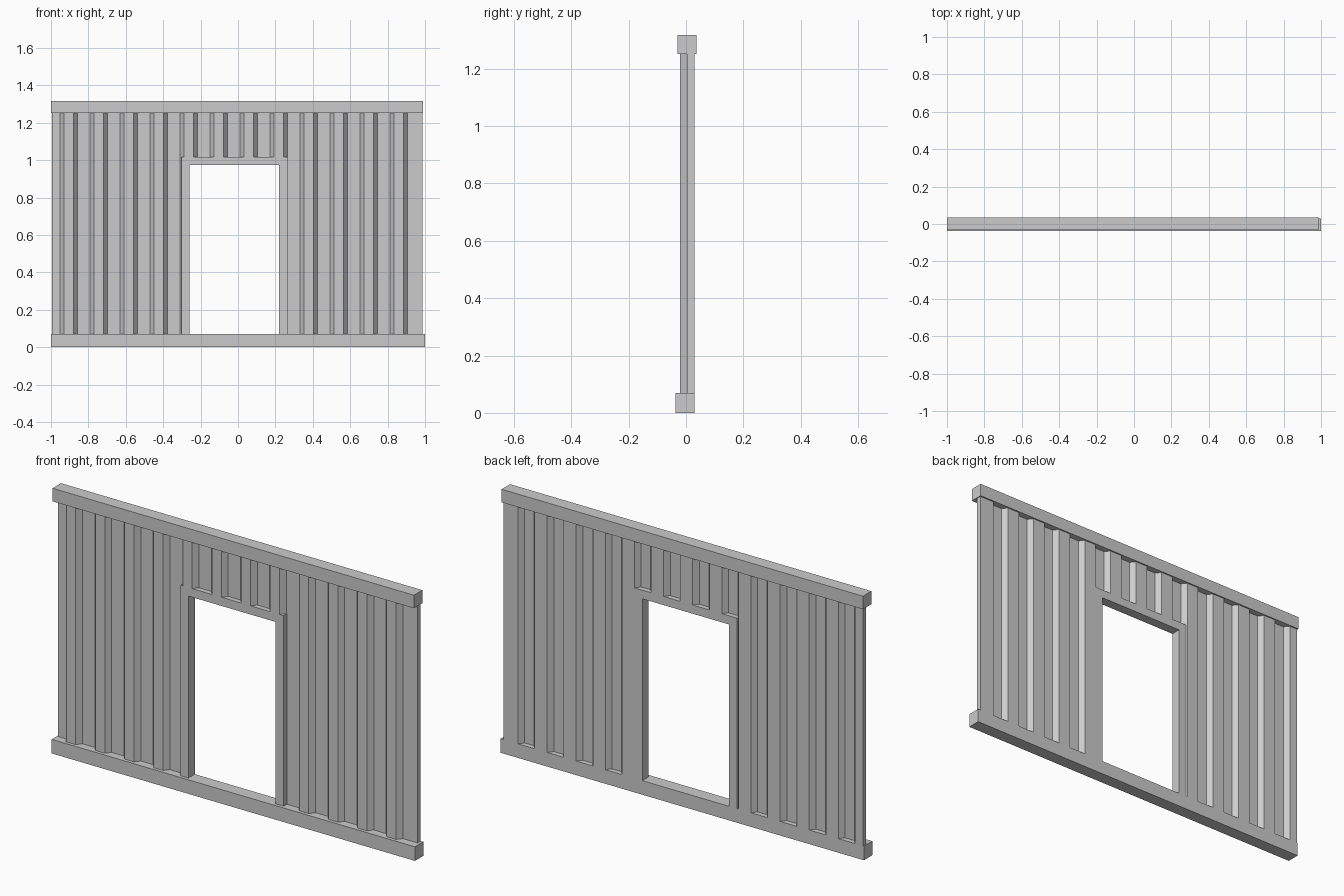
import bpy, bmesh

if "Cube" in bpy.data.objects:
    bpy.data.objects.remove(bpy.data.objects["Cube"])

FRONT, BACK = -0.021, 0.029      # outer planes of the corrugated sheet
MID = 0.004                      # recessed front plane / raised back plane
Z0, Z1, HEAD = 0.07, 1.252, 1.018


def finish(bm, name):
    bmesh.ops.recalc_face_normals(bm, faces=bm.faces)
    mesh = bpy.data.meshes.new(name)
    bm.to_mesh(mesh)
    bm.free()
    obj = bpy.data.objects.new(name, mesh)
    bpy.context.collection.objects.link(obj)
    return obj


def prism(name, outline, axis, a, b):
    """Extrude a closed 2D outline along y or z from a to b."""
    bm = bmesh.new()
    place = (lambda u, v: (u, a, v)) if axis == 'y' else (lambda u, v: (u, v, a))
    face = bm.faces.new([bm.verts.new(place(u, v)) for u, v in outline])
    ext = bmesh.ops.extrude_face_region(bm, geom=[face])['geom']
    move = (0, b - a, 0) if axis == 'y' else (0, 0, b - a)
    bmesh.ops.translate(bm, vec=move,
                        verts=[e for e in ext if isinstance(e, bmesh.types.BMVert)])
    return finish(bm, name)


def rail(name, x0, x1, y0, y1, z0, z1):
    return prism(name, [(x0, y0), (x1, y0), (x1, y1), (x0, y1)], 'z', z0, z1)


# Corrugation breakpoints: each rib rises, runs flat, then falls
points = [(-1.1, MID)]
for i in range(12):
    x = -0.941 + 0.1604 * i
    points += [(x - 0.01, MID), (x + 0.01, FRONT),
               (x + 0.062, FRONT), (x + 0.082, MID)]
points.append((1.1, MID))


def depth(x):
    for (xa, ya), (xb, yb) in zip(points, points[1:]):
        if xa <= x <= xb:
            return ya + (yb - ya) * (x - xa) / (xb - xa)


def sheet(name, x0, x1, z0, z1):
    front = [(x0, depth(x0))] + [p for p in points if x0 < p[0] < x1] + [(x1, depth(x1))]
    back = [(x, y + BACK - MID) for x, y in reversed(front)]
    return prism(name, front + back, 'z', z0, z1)


# Top and bottom rails
rail("bottom_rail", -1.0, 1.0, -0.037, 0.029, 0.0, Z0)
rail("top_rail", -1.0, 0.99, -0.03, 0.036, Z1, 1.317)

# Corrugated wall around the doorway
sheet("wall_left", -0.995, -0.28, Z0, Z1)
sheet("wall_over_door", -0.28, 0.24, HEAD - 0.02, Z1)
sheet("wall_right", 0.24, 0.986, Z0, Z1)

# Door frame: two jambs and a header in one piece
prism("door_frame",
      [(-0.302, Z0), (-0.258, Z0), (-0.258, 0.975), (0.22, 0.975),
       (0.22, Z0), (0.266, Z0), (0.266, HEAD), (-0.302, HEAD)],
      'y', FRONT, BACK)
